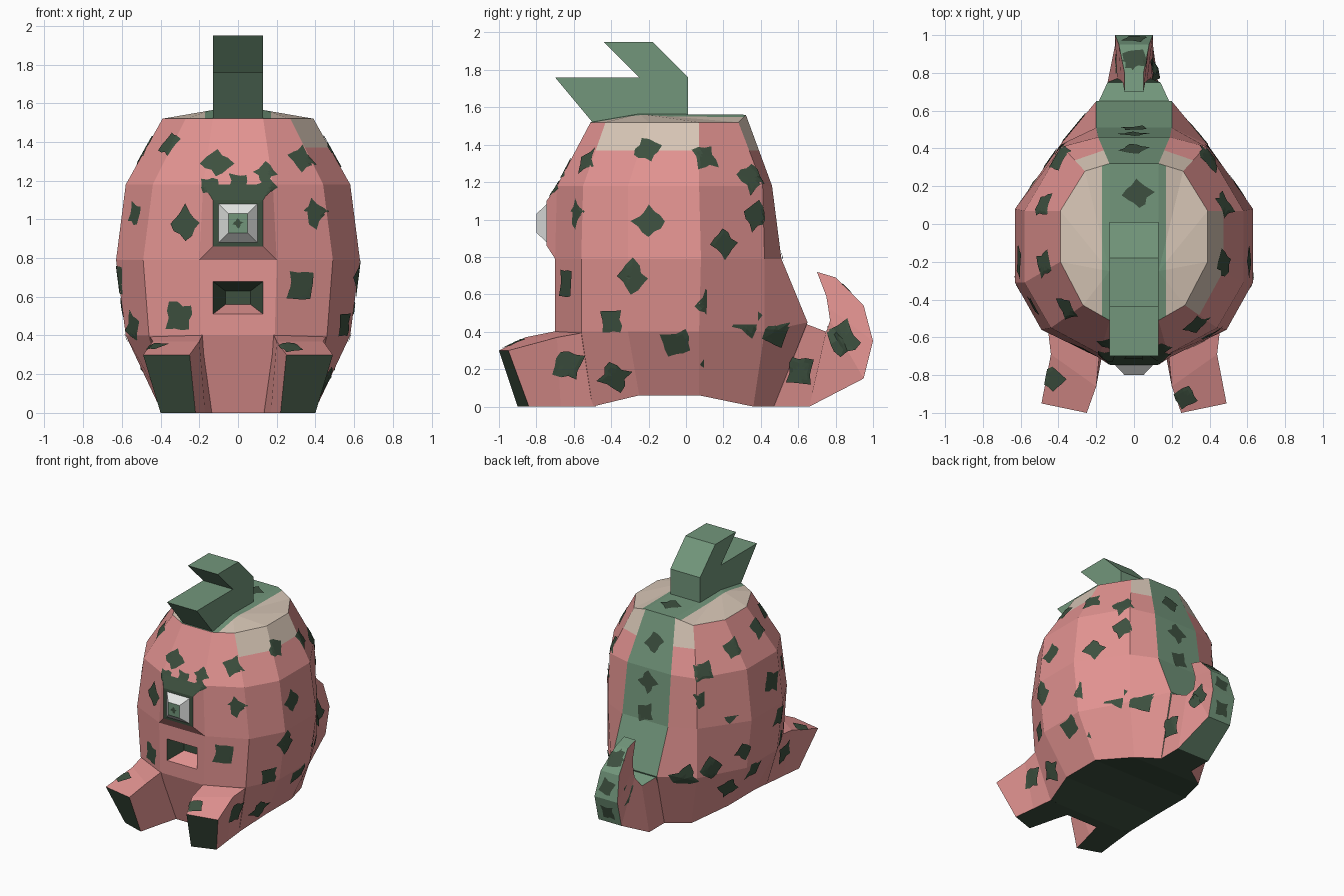
import bpy, bmesh, math, random
from mathutils import Vector
from mathutils.bvhtree import BVHTree

random.seed(4)
if "Cube" in bpy.data.objects:
    bpy.data.objects.remove(bpy.data.objects["Cube"], do_unlink=True)


def srgb(*channels):
    return [((c / 255 + 0.055) / 1.055) ** 2.4 for c in channels] + [1.0]


def make_material(name, colour):
    mat = bpy.data.materials.new(name)
    mat.use_nodes = True
    mat.diffuse_color = colour
    mat.node_tree.nodes["Principled BSDF"].inputs["Base Color"].default_value = colour
    return mat


PINK, GREEN, DARK, CREAM, WHITE = range(5)
materials = [
    make_material("pink skin", srgb(226, 147, 145)),
    make_material("leaf green", srgb(114, 150, 123)),
    make_material("dark green", srgb(61, 80, 63)),
    make_material("cream", srgb(214, 197, 181)),
    make_material("eye white", srgb(232, 234, 232)),
]
surface_verts, surface_polys = [], []


def finish(bm, name, solid=True):
    """Turn a bmesh into an object; solid parts also receive spots."""
    if solid:
        bmesh.ops.recalc_face_normals(bm, faces=bm.faces)
        bm.verts.index_update()
        start = len(surface_verts)
        surface_verts.extend(v.co.copy() for v in bm.verts)
        surface_polys.extend([start + v.index for v in f.verts] for f in bm.faces)
    mesh = bpy.data.meshes.new(name)
    bm.to_mesh(mesh)
    bm.free()
    for mat in materials:
        mesh.materials.append(mat)
    obj = bpy.data.objects.new(name, mesh)
    bpy.context.collection.objects.link(obj)
    return obj


def add_face(bm, verts, mat):
    face = bm.faces.new(verts)
    face.material_index = mat
    return face


def inset_rect(bm, face, half_width, low, high, y, mat):
    """Inset a front face to an exact rectangle; returns the new border faces."""
    border = bmesh.ops.inset_individual(bm, faces=[face], thickness=0.01)["faces"]
    middle = face.calc_center_median().z
    for v in face.verts:
        v.co = (math.copysign(half_width, v.co.x), y, high if v.co.z > middle else low)
    for f in border:
        f.material_index = mat
    return border


def cut(bm, faces, point, normal):
    """Split the given faces along a plane."""
    geom = set(faces)
    for f in faces:
        geom.update(f.edges, f.verts)
    bmesh.ops.bisect_plane(bm, geom=list(geom), plane_co=point, plane_no=normal)


# Body: half outlines from front to back, one per height, with lifted points
outlines = [
    (1.52, {5: .04}, [(.13, -.51), (.27, -.43), (.39, -.2), (.39, .07), (.26, .28), (.13, .32)]),
    (1.18, {}, [(.18, -.69), (.44, -.55), (.58, -.31), (.58, .07), (.38, .41), (.19, .46)]),
    (.79, {}, [(.2, -.7), (.49, -.56), (.63, -.31), (.63, .08), (.39, .42), (.2, .51)]),
    (.4, {5: .05}, [(.19, -.7), (.46, -.56), (.58, -.31), (.58, .07), (.39, .42), (.2, .65)]),
    (0, {2: .06, 3: .06}, [(.13, -.58), (.36, -.5), (.42, -.25), (.42, .07), (.3, .36), (.14, .47)]),
]
bm = bmesh.new()
rings = []
for z, lift, half in outlines:
    right = [bm.verts.new((x, y, z + lift.get(i, 0))) for i, (x, y) in enumerate(half)]
    left = [bm.verts.new((-x, y, z + lift.get(i, 0))) for i, (x, y) in enumerate(half)]
    rings.append(right + left[::-1])
BACK, FRONT = 5, 11
walls = {}
for band in range(4):
    upper, lower = rings[band], rings[band + 1]
    for i in range(12):
        j = (i + 1) % 12
        walls[band, i] = add_face(bm, [upper[i], upper[j], lower[j], lower[i]],
                                  GREEN if i == BACK else PINK)

# Crown with a raised middle strip, and the underside
top, base = rings[0], rings[-1]
ridge = [bm.verts.new((x, -.25, 1.565)) for x in (.13, -.13)]
crown = [add_face(bm, [top[0], ridge[0], ridge[1], top[11]], GREEN),
         add_face(bm, [ridge[0], top[5], top[6], ridge[1]], GREEN)]
for i in range(5):
    crown.append(add_face(bm, [ridge[0], top[i], top[i + 1]], CREAM))
    crown.append(add_face(bm, [ridge[1], top[11 - i], top[10 - i]], CREAM))
    add_face(bm, [base[i], base[i + 1], base[10 - i], base[11 - i]], DARK)

# Eye: a raised dark frame holding a white bevel around the iris
eye = walls[1, FRONT]
for f in inset_rect(bm, eye, .13, .86, 1.1, -.745, PINK):
    if f.calc_center_median().z > 1.1:
        f.material_index = DARK
inset_rect(bm, eye, .1, .88, 1.08, -.747, DARK)
inset_rect(bm, eye, .05, .93, 1.03, -.8, WHITE)
eye.material_index = GREEN

# Mouth: a tapered recess with a pink floor
mouth = walls[2, FRONT]
inset_rect(bm, mouth, .13, .51, .68, -.7, PINK)
for f in inset_rect(bm, mouth, .065, .56, .63, -.58, DARK):
    if f.calc_center_median().z < .55:
        f.material_index = PINK
mouth.material_index = DARK

# Cream running down from the crown, and the wider green strip on it
drips = [walls[0, i] for i in (1, 2, 4, 6)]
cut(bm, drips, (0, 0, 1.37), (0, 0, 1))
for side in (1, -1):
    cut(bm, [f for f in bm.faces if f.material_index == CREAM],
        (side * .17, 0, 0), (1, 0, 0))
for f in bm.faces:
    c = f.calc_center_median()
    if f.material_index == CREAM and abs(c.x) < .17 and c.z > 1.5:
        f.material_index = GREEN
    elif f.material_index == PINK and 1.38 < c.z < 1.52:
        near_strip = c.y > .28 and abs(c.x) < .32
        if near_strip or (c.x > .3 and c.y < .1):
            f.material_index = CREAM
finish(bm, "body")


def loft(name, sections, colour_of):
    """Join four-cornered sections; colour_of(section, side) gives the material."""
    bm = bmesh.new()
    loops = [[bm.verts.new(p) for p in section] for section in sections]
    for s, (a, b) in enumerate(zip(loops, loops[1:])):
        for k in range(4):
            n = (k + 1) % 4
            add_face(bm, [a[k], a[n], b[n], b[k]], colour_of(s, k))
    add_face(bm, loops[0], colour_of(0, -1))
    add_face(bm, loops[-1], colour_of(len(loops), -1))
    return finish(bm, name)


# Legs: top inner, top outer, bottom outer, bottom inner corners from toe to hip
leg_sections = [
    [(.25, -1, .3), (.49, -.95, .3), (.4, -.84, 0), (.22, -.9, 0)],
    [(.2, -.86, .37), (.44, -.69, .37), (.38, -.67, 0), (.17, -.7, 0)],
    [(.18, -.66, .41), (.46, -.52, .4), (.36, -.48, 0), (.13, -.56, 0)],
]
for side, name in ((1, "left_leg"), (-1, "right_leg")):
    loft(name, [[(side * x, y, z) for x, y, z in s] for s in leg_sections],
         lambda s, k: DARK if k in (-1, 2) else PINK)

# Tail: outer edge and inner edge as (y, z, half width), curling up to the tip
tail_path = [
    ((.46, 0, .14), (.62, .45, .2)),
    ((.66, 0, .14), (.75, .4, .14)),
    ((.95, .15, .1), (.77, .46, .09)),
    ((1, .35, .1), (.76, .53, .07)),
    ((.95, .54, .08), (.75, .59, .06)),
    ((.8, .69, .05), (.7, .72, .05)),
]
loft("tail",
     [[(-ow, oy, oz), (ow, oy, oz), (iw, iy, iz), (-iw, iy, iz)]
      for (oy, oz, ow), (iy, iz, iw) in tail_path],
     lambda s, k: PINK if k in (1, 3) else DARK if (s, k) == (0, 0) else GREEN)

# Stem: bent outline extruded sideways
stem_outline = [(-.5, 1.52), (-.7, 1.76), (-.25, 1.76), (-.44, 1.95),
                (-.18, 1.95), (.01, 1.76), (.01, 1.56), (-.25, 1.56)]
bm = bmesh.new()
outline = add_face(bm, [bm.verts.new((-.13, y, z)) for y, z in stem_outline], GREEN)
extruded = bmesh.ops.extrude_face_region(bm, geom=[outline], use_keep_orig=True)["geom"]
bmesh.ops.translate(bm, vec=(.26, 0, 0),
                    verts=[v for v in extruded if isinstance(v, bmesh.types.BMVert)])
for f in bm.faces:
    f.material_index = GREEN
finish(bm, "stem")

# Spots: thin blotches wrapped onto the skin
skin = BVHTree.FromPolygons(surface_verts, surface_polys)
spots = bmesh.new()


def add_spot(origin, direction, radius):
    direction = Vector(direction)
    hit, normal, _, _ = skin.ray_cast(Vector(origin), direction)
    if hit is None:
        return
    if normal.dot(direction) > 0:
        normal = -normal
    across = normal.orthogonal().normalized()
    along = normal.cross(across)
    turn = random.random() * math.tau
    rim = [radius * (.78 + .22 * math.cos(4 * k * math.tau / 12) + random.uniform(-.08, .2))
           for k in range(12)]
    inner = [spots.verts.new(hit + normal * .005)] * 12
    for step in (1, 2, 3):
        outer = []
        for k in range(12):
            a = turn + k * math.tau / 12
            flat = hit + (across * math.cos(a) + along * math.sin(a)) * rim[k] * step / 3
            point, facing, _, _ = skin.find_nearest(flat)
            outer.append(spots.verts.new(point + facing * .005))
        for k in range(12):
            n = (k + 1) % 12
            corners = [inner[k], outer[k], outer[n]] + ([inner[n]] if step > 1 else [])
            add_face(spots, corners, DARK)
        inner = outer


for x, z, r in [(-.35, 1.39, .08), (-.11, 1.29, .08), (.14, 1.24, .06), (.33, 1.31, .08),
                (-.15, 1.17, .06), (.15, 1.17, .06), (0, 1.19, .06), (-.27, .98, .09),
                (-.53, 1.03, .07), (.39, 1.03, .08), (-.3, .5, .09), (.32, .66, .09),
                (0, .98, .024)]:
    add_spot((x, -3, z), (0, 1, 0), r)
for y, z, r in [(-.21, 1.37, .08), (.1, 1.33, .08), (.35, 1.22, .09), (.37, 1.02, .08),
                (-.2, .99, .09), (.2, .87, .08), (-.29, .69, .09), (-.4, .45, .08),
                (.11, .55, .07), (.33, .46, .09), (.49, .41, .11), (-.05, .34, .09),
                (.16, .25, .09), (-.38, .16, .09), (-.63, .22, .09), (.84, .36, .1),
                (.61, .19, .09)]:
    for side in (3, -3):
        add_spot((side, y, z), (-side, 0, 0), r)
for z, r in [(1.36, .08), (1.08, .08), (.85, .08), (.62, .08), (.44, .07), (.24, .07)]:
    add_spot((0, 3, z), (0, -1, 0), r)
for x, y, r in [(.02, .16, .08), (-.43, -.82, .07), (.27, -.92, .07), (0, .86, .06)]:
    add_spot((x, y, 3), (0, 0, -1), r)
finish(spots, "skin_spots", solid=False)
